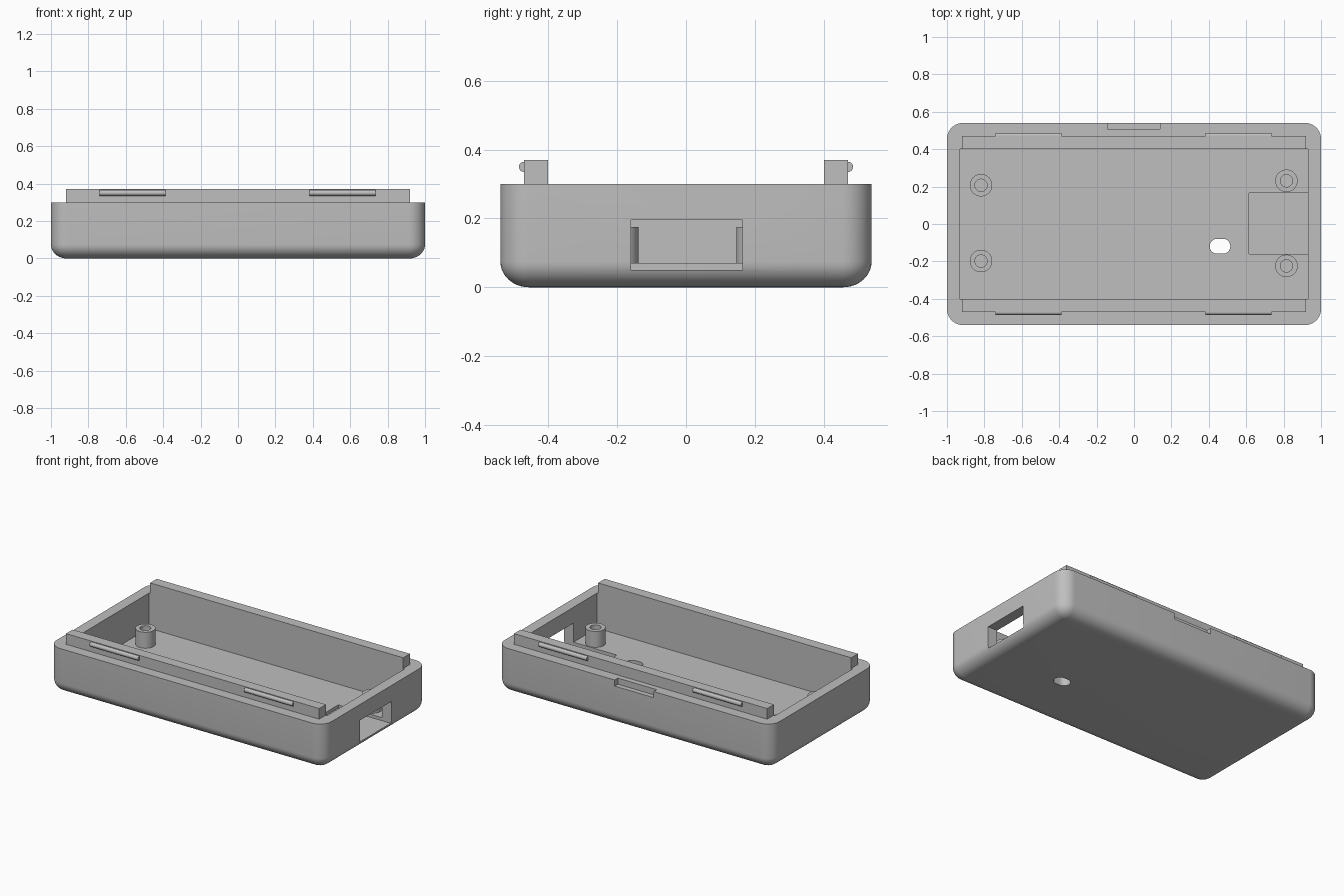
import bpy, bmesh, math
from mathutils import Vector

cube = bpy.data.objects.get("Cube")
if cube:
    bpy.data.objects.remove(cube)

grey = bpy.data.materials.new("light grey plastic")
grey.use_nodes = True
colour = (0.52, 0.52, 0.52, 1)
grey.diffuse_color = colour
grey.node_tree.nodes["Principled BSDF"].inputs["Base Color"].default_value = colour


def finish(name, bm):
    bmesh.ops.remove_doubles(bm, verts=bm.verts, dist=1e-5)
    bmesh.ops.recalc_face_normals(bm, faces=bm.faces)
    mesh = bpy.data.meshes.new(name)
    bm.to_mesh(mesh)
    bm.free()
    mesh.materials.append(grey)
    ob = bpy.data.objects.new(name, mesh)
    bpy.context.collection.objects.link(ob)
    return ob


def smooth(ob):
    bpy.ops.object.select_all(action='DESELECT')
    ob.select_set(True)
    bpy.context.view_layer.objects.active = ob
    bpy.ops.object.shade_smooth_by_angle(angle=math.radians(30))


def rounded_rect(hx, hy, r, z, steps=10):
    pts = []
    for q, (sx, sy) in enumerate([(1, 1), (-1, 1), (-1, -1), (1, -1)]):
        for k in range(steps + 1):
            a = math.pi / 2 * (q + k / steps)
            pts.append(Vector((sx * (hx - r) + r * math.cos(a),
                               sy * (hy - r) + r * math.sin(a), z)))
    return pts


def loft(name, rings, closed=False):
    """Skin rings of points; cap the ends, or join last to first."""
    bm = bmesh.new()
    rows = [[bm.verts.new(p) for p in ring] for ring in rings]
    pairs = list(zip(rows, rows[1:]))
    if closed:
        pairs.append((rows[-1], rows[0]))
    else:
        bm.faces.new(rows[0])
        bm.faces.new(rows[-1])
    n = len(rows[0])
    for a, b in pairs:
        for i in range(n):
            j = (i + 1) % n
            bm.faces.new((a[i], a[j], b[j], b[i]))
    return finish(name, bm)


def box(name, x0, x1, y0, y1, z0, z1):
    return loft(name, [[(x0, y0, z), (x1, y0, z), (x1, y1, z), (x0, y1, z)]
                       for z in (z0, z1)])


def cut(target, cutter):
    cutter.hide_render = True
    mod = target.modifiers.new("cut", 'BOOLEAN')
    mod.operation = 'DIFFERENCE'
    mod.solver = 'EXACT'
    mod.object = cutter
    bpy.context.view_layer.objects.active = target
    bpy.ops.object.modifier_apply(modifier=mod.name)
    bpy.data.objects.remove(cutter)


# Outer shell: rounded corners and a rounded lower edge
HX, HY, TOP, FLOOR, R, FILLET = 1.0, 0.54, 0.30, 0.07, 0.085, 0.075
rings = []
for k in range(11):
    a = math.pi / 2 * k / 10
    inset = (R - 0.002) * (1 - math.sin(a))
    rings.append(rounded_rect(HX - inset, HY - inset, R - inset,
                              FILLET * (1 - math.cos(a))))
rings.append(rounded_rect(HX, HY, R, TOP))
shell = loft("case_shell", rings)

# Cavity, end port with floor recess, back latch notch
cut(shell, box("cavity_cutter", -0.93, 0.93, -0.402, 0.402, FLOOR, 0.5))
cut(shell, box("port_cutter", 0.615, 1.1, -0.16, 0.165, 0.05, 0.195))
cut(shell, box("notch_cutter", -0.143, 0.14, 0.507, 0.6, 0.26, 0.4))

# Oval hole through the floor
slot = [[p + Vector((0.46, -0.119, 0)) for p in rounded_rect(0.055, 0.04, 0.0399, z)]
        for z in (-0.1, 0.15)]
cut(shell, loft("slot_cutter", slot))
smooth(shell)

# Rails along both long walls, with two snap ridges each
for side, label in ((-1, "front"), (1, "back")):
    y0, y1 = sorted((side * 0.402, side * 0.471))
    box(label + "_rail", -0.92, 0.92, y0, y1, TOP, 0.37)
    for x0, x1, end in ((-0.74, -0.388, "right"), (0.383, 0.735, "left")):
        ridge = loft(f"{label}_{end}_snap_ridge", [
            [(x, side * 0.471 + 0.015 * math.cos(a), 0.35 + 0.015 * math.sin(a))
             for a in (math.tau * k / 24 for k in range(24))] for x in (x0, x1)])
        smooth(ridge)

# Hollow screw posts
for i, (x, y) in enumerate([(-0.818, 0.207), (-0.818, -0.198),
                            (0.815, 0.231), (0.815, -0.224)]):
    post = loft(f"screw_post_{i + 1}", [
        [(x + r * math.cos(a), y + r * math.sin(a), z)
         for a in (math.tau * k / 40 for k in range(40))]
        for r, z in ((0.06, FLOOR), (0.06, 0.175), (0.033, 0.175), (0.033, FLOOR))],
        closed=True)
    smooth(post)
